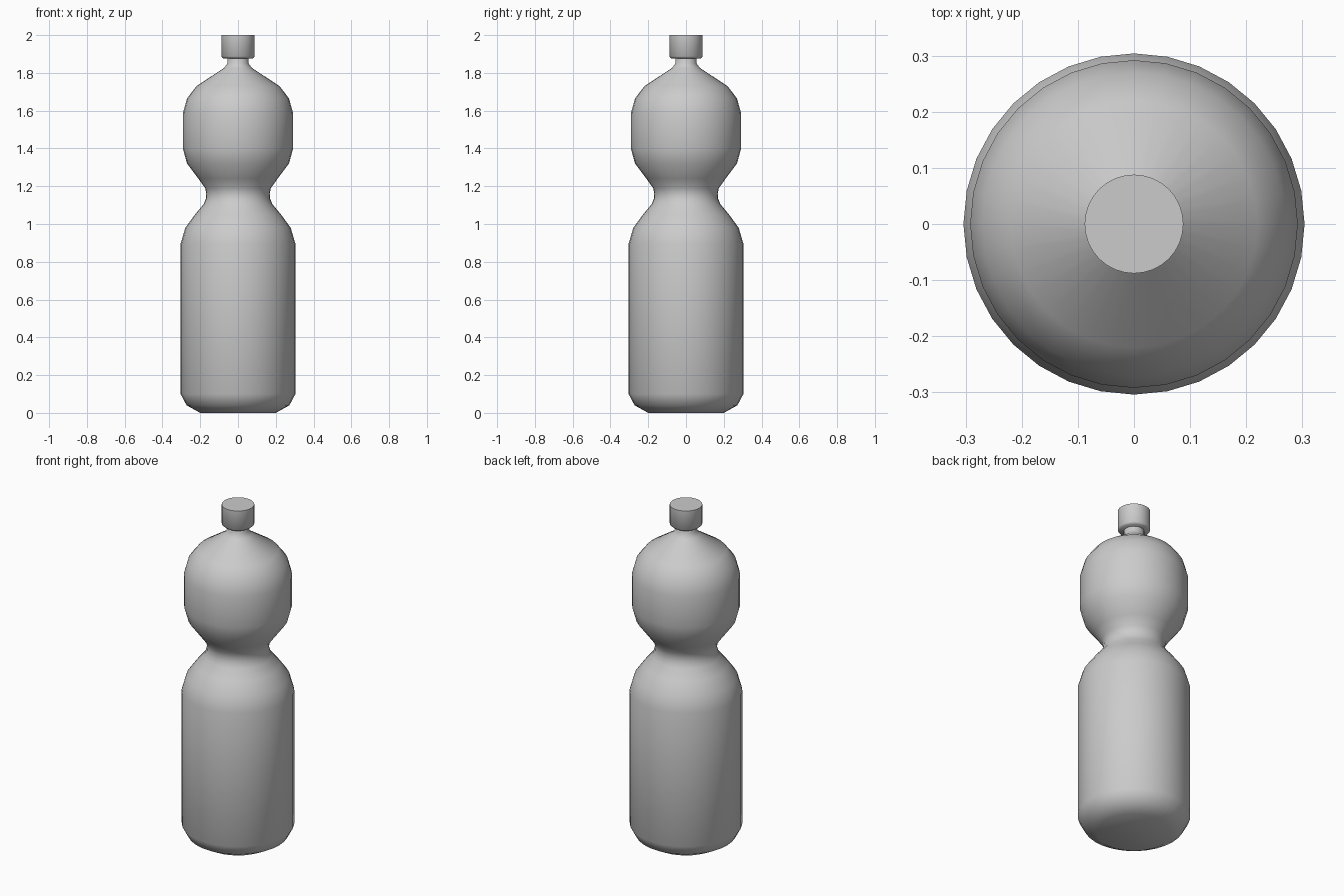
import bpy, bmesh, math

if "Cube" in bpy.data.objects:
    bpy.data.objects.remove(bpy.data.objects["Cube"])

SIDES = 32

def lathe(name, profile, angle):
    """Revolve (radius, z) points around z and close both ends."""
    bm = bmesh.new()
    rings = []
    for r, z in profile:
        rings.append([bm.verts.new((r * math.cos(2 * math.pi * i / SIDES),
                                    r * math.sin(2 * math.pi * i / SIDES), z))
                      for i in range(SIDES)])
    for a, b in zip(rings, rings[1:]):
        for i in range(SIDES):
            j = (i + 1) % SIDES
            bm.faces.new((a[i], a[j], b[j], b[i]))
    bm.faces.new(rings[0][::-1])
    bm.faces.new(rings[-1])
    mesh = bpy.data.meshes.new(name)
    bm.to_mesh(mesh)
    bm.free()
    obj = bpy.data.objects.new(name, mesh)
    bpy.context.collection.objects.link(obj)
    bpy.ops.object.select_all(action='DESELECT')
    obj.select_set(True)
    bpy.context.view_layer.objects.active = obj
    bpy.ops.object.shade_smooth_by_angle(angle=math.radians(angle))
    return obj

# Bottle body: rounded base, straight lower half, pinched waist, bulb, neck
lathe("bottle_body", [
    (0.20, 0.0), (0.272, 0.04), (0.304, 0.10),
    (0.304, 0.895), (0.279, 0.98), (0.228, 1.05), (0.182, 1.105),
    (0.17, 1.135), (0.168, 1.16), (0.174, 1.19), (0.21, 1.24),
    (0.27, 1.32), (0.292, 1.40),
    (0.292, 1.585), (0.27, 1.665), (0.22, 1.73),
    (0.075, 1.825), (0.056, 1.85), (0.055, 1.89)], 60)

# Screw cap
lathe("cap", [(0.078, 1.877), (0.088, 1.887), (0.088, 2.0)], 50)
